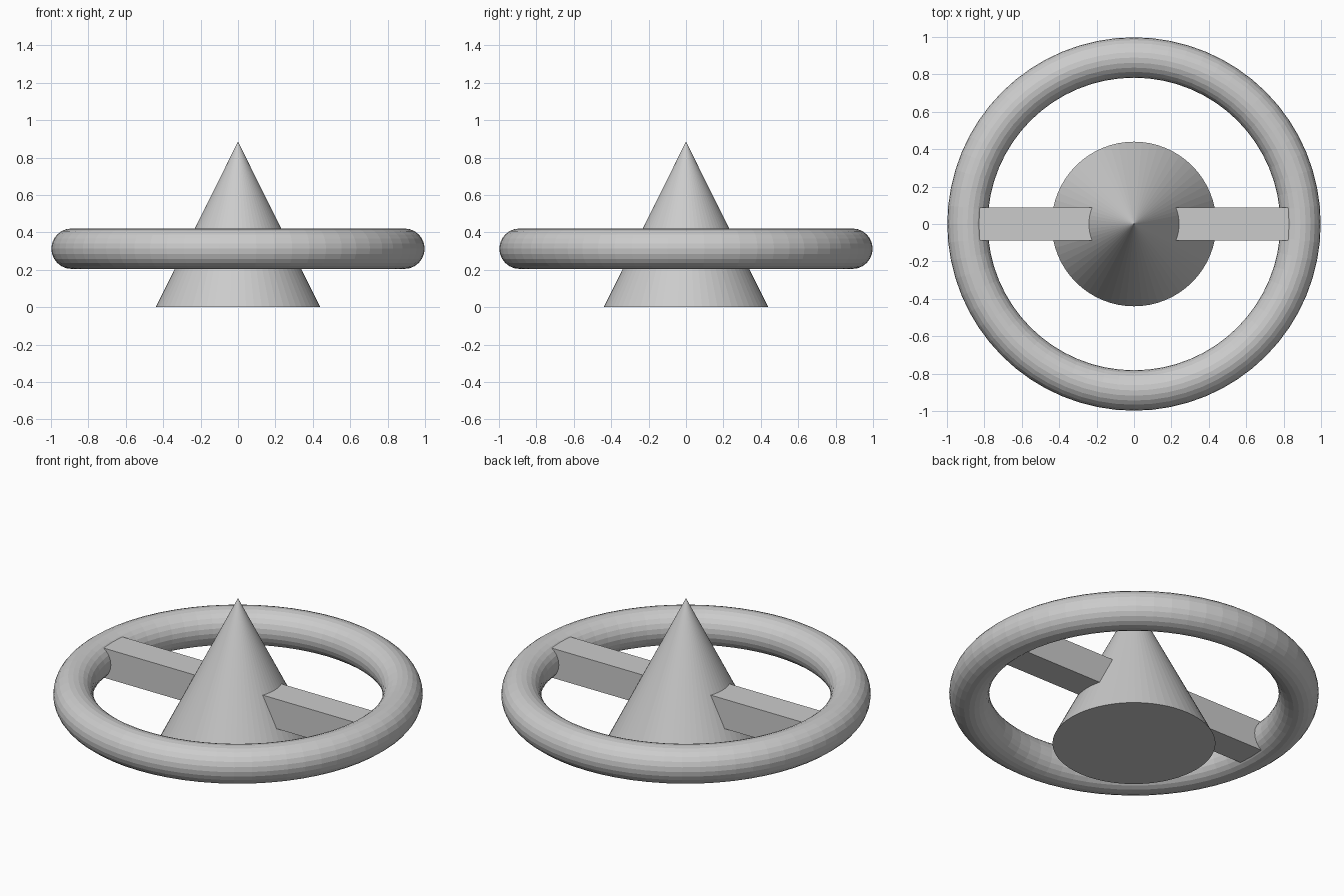
import bpy

if "Cube" in bpy.data.objects:
    bpy.data.objects.remove(bpy.data.objects["Cube"])

# One plain grey for the whole model
grey = bpy.data.materials.new("light_grey")
grey.diffuse_color = (0.6, 0.6, 0.6, 1)
grey.use_nodes = True
grey.node_tree.nodes["Principled BSDF"].inputs["Base Color"].default_value = grey.diffuse_color

RING_Z = 0.3125


def finish(name):
    obj = bpy.context.object
    obj.name = name
    obj.data.materials.append(grey)
    return obj


# Central cone standing on the ground
bpy.ops.mesh.primitive_cone_add(vertices=64, radius1=0.44, radius2=0, depth=0.885,
                                location=(0, 0, 0.4425))
finish("central_cone")
bpy.ops.object.shade_flat()

# Outer ring
bpy.ops.mesh.primitive_torus_add(major_radius=0.89, minor_radius=0.108,
                                 major_segments=64, minor_segments=24,
                                 location=(0, 0, RING_Z))
ring = finish("outer_ring")
ring.scale = (0.998 / 0.998, 1, 1)
bpy.ops.object.shade_flat()

# Square bar running through the cone, its ends buried in the ring
bpy.ops.mesh.primitive_cube_add(size=1, location=(0, 0, RING_Z))
bar = finish("cross_bar")
bar.scale = (1.78, 0.176, 0.176)
